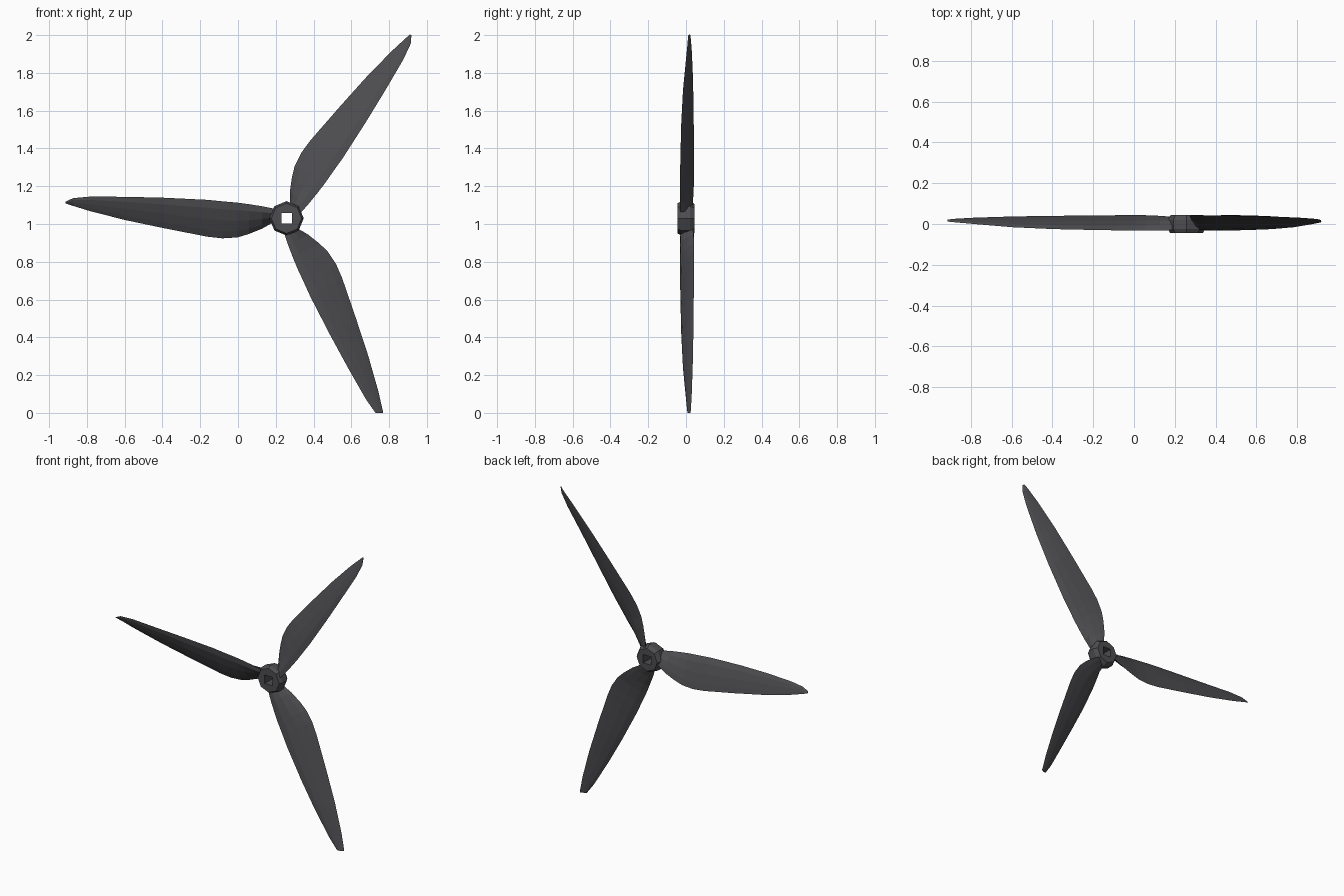
import bpy, bmesh, math

if "Cube" in bpy.data.objects:
    bpy.data.objects.remove(bpy.data.objects["Cube"])

CX, CZ = 0.257, 1.03          # hub centre

mat = bpy.data.materials.new("dark_grey")
mat.diffuse_color = (0.075, 0.073, 0.08, 1)
mat.use_nodes = True
mat.node_tree.nodes["Principled BSDF"].inputs["Base Color"].default_value = mat.diffuse_color


def add_object(name, bm):
    bmesh.ops.recalc_face_normals(bm, faces=bm.faces[:])
    me = bpy.data.meshes.new(name)
    bm.to_mesh(me)
    bm.free()
    me.materials.append(mat)
    ob = bpy.data.objects.new(name, me)
    bpy.context.collection.objects.link(ob)


def bridge(bm, a, b):
    n = len(a)
    for i in range(n):
        bm.faces.new((a[i], a[(i + 1) % n], b[(i + 1) % n], b[i]))


# Blade stations: radius, front edge v, back edge v, front y, back y, half thickness
STATIONS = [
    (0.06, -0.050, 0.015, -0.030, 0.035, 0.018),
    (0.13, -0.064, 0.055, -0.032, 0.040, 0.016),
    (0.20, -0.075, 0.083, -0.032, 0.043, 0.013),
    (0.26, -0.083, 0.101, -0.032, 0.043, 0.011),
    (0.34, -0.090, 0.106, -0.031, 0.043, 0.010),
    (0.42, -0.098, 0.097, -0.030, 0.042, 0.010),
    (0.65, -0.109, 0.052, -0.025, 0.040, 0.009),
    (0.85, -0.114, 0.010, -0.016, 0.037, 0.007),
    (1.04, -0.115, -0.038, 0.000, 0.031, 0.005),
    (1.13, -0.107, -0.066, 0.008, 0.026, 0.004),
    (1.17, -0.088, -0.079, 0.012, 0.022, 0.002),
]
# Airfoil outline: position along chord, thickness factor
FOIL = [(0, 0), (0.2, 0.9), (0.5, 1), (0.8, 0.55), (1, 0), (0.8, -0.55), (0.5, -1), (0.2, -0.9)]


def blade(name, degrees):
    a = math.radians(degrees)
    c, s = math.cos(a), math.sin(a)
    bm = bmesh.new()
    rings = []
    for r, v0, v1, y0, y1, t in STATIONS:
        dv, dy = v1 - v0, y1 - y0
        length = math.hypot(dv, dy)
        ring = []
        for k, f in FOIL:
            v = v0 + dv * k - dy / length * t * f
            y = y0 + dy * k + dv / length * t * f
            ring.append(bm.verts.new((CX + r * c - v * s, y, CZ + r * s + v * c)))
        rings.append(ring)
    for p, q in zip(rings, rings[1:]):
        bridge(bm, p, q)
    bm.faces.new(rings[0])
    bm.faces.new(rings[-1])
    # the lowest tip is trimmed flat on the ground
    cut = bmesh.ops.bisect_plane(bm, geom=bm.verts[:] + bm.edges[:] + bm.faces[:],
                                 plane_co=(0, 0, 0), plane_no=(0, 0, -1), clear_outer=True)
    edges = [e for e in cut["geom_cut"] if isinstance(e, bmesh.types.BMEdge)]
    if edges:
        bmesh.ops.holes_fill(bm, edges=edges)
    add_object(name, bm)


for label, angle in (("blade_upper", 60), ("blade_side", 180), ("blade_lower", 300)):
    blade(label, angle)

# Hub: eight-sided ring with a square bore
bm = bmesh.new()


def hub_ring(radius, y, square=False):
    ring = []
    for i in range(8):
        a = i * math.pi / 4
        c, s = math.cos(a), math.sin(a)
        k = radius / max(abs(c), abs(s)) if square else radius
        ring.append(bm.verts.new((CX + k * c, y, CZ + k * s)))
    return ring


loops = [hub_ring(0.028, -0.045, True), hub_ring(0.080, -0.045), hub_ring(0.091, -0.025),
         hub_ring(0.091, 0.020), hub_ring(0.076, 0.045), hub_ring(0.028, 0.045, True)]
for i, loop in enumerate(loops):
    bridge(bm, loop, loops[(i + 1) % len(loops)])
add_object("hub", bm)
